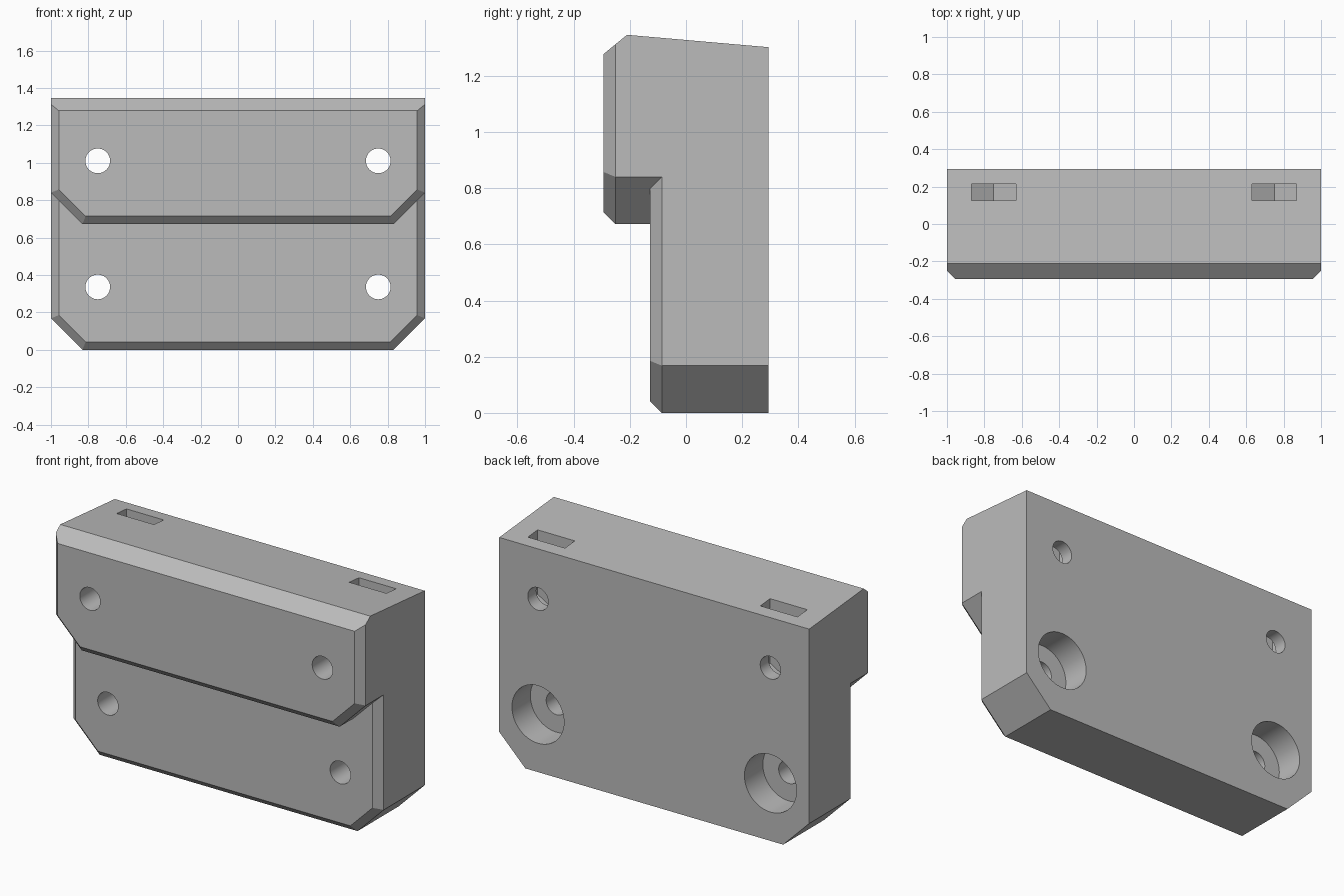
import bpy, bmesh, math
from mathutils import Matrix, Vector

if "Cube" in bpy.data.objects:
    bpy.data.objects.remove(bpy.data.objects["Cube"])

BACK, BEVEL = 0.293, 0.042
grey = bpy.data.materials.new("plain grey")
grey.diffuse_color = (0.5, 0.5, 0.5, 1)
grey.use_nodes = True
grey.node_tree.nodes["Principled BSDF"].inputs["Base Color"].default_value = grey.diffuse_color


def finish(bm, name):
    bmesh.ops.recalc_face_normals(bm, faces=bm.faces[:])
    me = bpy.data.meshes.new(name)
    bm.to_mesh(me)
    bm.free()
    ob = bpy.data.objects.new(name, me)
    bpy.context.collection.objects.link(ob)
    me.materials.append(grey)
    return ob


def loft(name, rings):
    """Solid through rings of (y, [(x, z), ...])."""
    bm = bmesh.new()
    loops = [[bm.verts.new((x, y, z)) for x, z in pts] for y, pts in rings]
    n = len(loops[0])
    for a, b in zip(loops, loops[1:]):
        for i in range(n):
            j = (i + 1) % n
            bm.faces.new((a[i], a[j], b[j], b[i]))
    bm.faces.new(loops[0])
    bm.faces.new(loops[-1])
    return finish(bm, name)


def outline(z0, z1, inset):
    """Slab outline with clipped lower corners, inset evenly."""
    s = inset * math.tan(math.pi / 8)
    half = [(0.832 - s, z0 + inset), (1 - inset, z0 + 0.168 + s), (1 - inset, z1)]
    return half + [(-x, z) for x, z in reversed(half)]


def slab(name, front, z0, z1):
    return loft(name, [(front, outline(z0, z1, BEVEL)),
                       (front + BEVEL, outline(z0, z1, 0)),
                       (BACK, outline(z0, z1, 0))])


def boolean(target, other, op):
    bpy.context.view_layer.objects.active = target
    mod = target.modifiers.new("bool", 'BOOLEAN')
    mod.operation, mod.solver, mod.object = op, 'EXACT', other
    bpy.ops.object.modifier_apply(modifier=mod.name)
    bpy.data.objects.remove(other)


def drill(target, x, z, radius, y0, y1):
    ring = [(x + radius * math.cos(i * math.tau / 64),
             z + radius * math.sin(i * math.tau / 64)) for i in range(64)]
    boolean(target, loft("drill", [(y0, ring), (y1, ring)]), 'DIFFERENCE')


# Two stepped slabs joined into one block
block = slab("mounting_block", -0.128, 0, 1.1)
upper = slab("upper_slab", -0.293, 0.672, 1.6)

# Sloping top and its front chamfer
bm = bmesh.new()
bm.from_mesh(upper.data)
for co, no in (((0, BACK, 1.302), (0, 0.044, 0.503)),
               ((0, -0.293, 1.278), (0, -0.068, 0.083))):
    cut = bmesh.ops.bisect_plane(bm, geom=bm.verts[:] + bm.edges[:] + bm.faces[:],
                                 plane_co=co, plane_no=Vector(no).normalized(),
                                 clear_outer=True)
    edges = [e for e in cut["geom_cut"] if isinstance(e, bmesh.types.BMEdge)]
    bmesh.ops.contextual_create(bm, geom=edges)
bmesh.ops.recalc_face_normals(bm, faces=bm.faces[:])
bm.to_mesh(upper.data)
bm.free()
boolean(block, upper, 'UNION')

# Merge the flush faces
bm = bmesh.new()
bm.from_mesh(block.data)
bmesh.ops.remove_doubles(bm, verts=bm.verts[:], dist=0.0001)
bmesh.ops.dissolve_limit(bm, angle_limit=0.01, verts=bm.verts[:], edges=bm.edges[:])
bm.to_mesh(block.data)
bm.free()

for x in (-0.75, 0.75):
    # Bolt holes, with a wide counterbore behind the lower ones
    drill(block, x, 1.01, 0.066, -1, 1)
    drill(block, x, 0.336, 0.168, BACK - 0.17, 1)
    drill(block, x, 0.336, 0.066, -1, 0.2)
    # Nut slot open at the top with a pointed floor
    w = 0.12
    pts = [(x, 1.01 - 2 * w / math.sqrt(3)), (x + w, 1.01 - w / math.sqrt(3)),
           (x + w, 1.6), (x - w, 1.6), (x - w, 1.01 - w / math.sqrt(3))]
    boolean(block, loft("nut_slot", [(0.125, pts), (0.215, pts)]), 'DIFFERENCE')

# One material, smooth bores with sharp edges
block.data.materials.clear()
block.data.materials.append(grey)
bpy.ops.object.select_all(action='DESELECT')
block.select_set(True)
bpy.context.view_layer.objects.active = block
bpy.ops.object.shade_smooth_by_angle(angle=math.radians(20))
